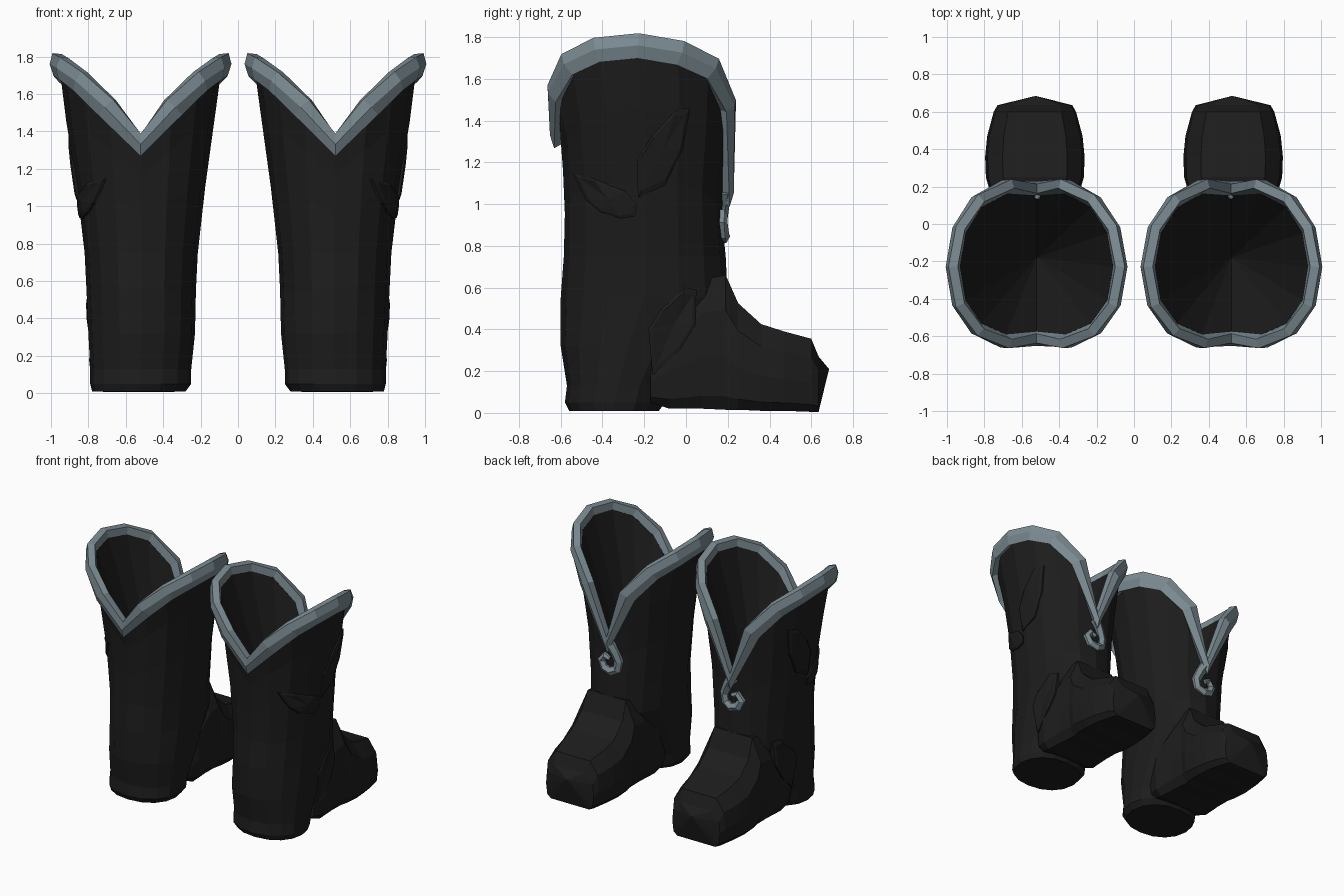
import bpy, bmesh, math
from mathutils import Vector
from mathutils.bvhtree import BVHTree

cube = bpy.data.objects.get("Cube")
if cube:
    bpy.data.objects.remove(cube, do_unlink=True)


def material(name, rgb):
    m = bpy.data.materials.new(name)
    m.use_nodes = True
    m.diffuse_color = (*rgb, 1)
    m.node_tree.nodes["Principled BSDF"].inputs["Base Color"].default_value = (*rgb, 1)
    return m


LEATHER = material("black leather", (0.012, 0.012, 0.012))
TRIM = material("blue grey trim", (0.2, 0.26, 0.29))
CX = 0.52      # boot centre
SIDES = 16


def loft(bm, rings, closed=True):
    """Bridge rings of points with quads, returning the vertex rings."""
    vr = [[bm.verts.new(p) for p in r] for r in rings]
    n = len(vr[0])
    pairs = list(zip(vr, vr[1:])) + ([] if closed else [(vr[-1], vr[0])])
    for a, b in pairs:
        for i in range(n):
            j = (i + 1) % n
            bm.faces.new((a[i], a[j], b[j], b[i]))
    return vr


def fan(bm, ring, tip):
    t = bm.verts.new(tip)
    for i in range(len(ring)):
        bm.faces.new((ring[i], ring[(i + 1) % len(ring)], t))


def finish(bm, name, mat):
    """Make the left part and its mirrored right twin."""
    bmesh.ops.recalc_face_normals(bm, faces=bm.faces)
    for side, sign in (("left", 1), ("right", -1)):
        if sign < 0:
            for v in bm.verts:
                v.co.x = -v.co.x
            bmesh.ops.reverse_faces(bm, faces=bm.faces)
        me = bpy.data.meshes.new(f"{side}_{name}")
        bm.to_mesh(me)
        me.materials.append(mat)
        bpy.context.collection.objects.link(bpy.data.objects.new(f"{side}_{name}", me))
    bm.free()


# Shaft outline by height: z, inner x, outer x, back y, front y
ROWS = [(0.01, .28, .78, -.56, -.13), (0.05, .25, .79, -.58, -.10),
        (0.13, .25, .79, -.57, -.08), (0.32, .23, .80, -.60, .05),
        (0.55, .225, .81, -.60, .20), (0.75, .215, .82, -.585, .19),
        (0.95, .195, .84, -.58, .17), (1.3, .15, .89, -.595, .2),
        (1.6, .105, .945, -.66, .23), (1.8, .08, .96, -.69, .225)]
ANGLES = [math.radians(360 * i / SIDES - 90) for i in range(SIDES)]
HALF_RIM = [1.33, 1.53, 1.67, 1.74, 1.76, 1.725, 1.65, 1.47, 1.05]   # heel to toe side
RIM = HALF_RIM + HALF_RIM[-2:0:-1]


def shaft_point(a, z, scale=1.0):
    for lo, hi in zip(ROWS, ROWS[1:]):
        if z <= hi[0]:
            break
    f = (z - lo[0]) / (hi[0] - lo[0])
    x0, x1, y0, y1 = (lo[k] + (hi[k] - lo[k]) * f for k in range(1, 5))
    rnd = lambda v: math.copysign(abs(v) ** 0.91, v)
    return Vector(((x0 + x1) / 2 + (x1 - x0) / 2 * rnd(math.cos(a)) * scale,
                   (y0 + y1) / 2 + (y1 - y0) / 2 * rnd(math.sin(a)) * scale, z))


# Shaft with heel, rim and deep tapering hollow inside
shaft = bmesh.new()
rings = [[shaft_point(a, row[0]) for a in ANGLES] for row in ROWS[:6]]
base = ROWS[5][0]
for t in (0.35, 0.7, 1):
    rings.append([shaft_point(a, base + (r - base) * t) for a, r in zip(ANGLES, RIM)])
rim_points = rings[-1]
rings.append([shaft_point(a, r, 0.94) for a, r in zip(ANGLES, RIM)])
vr = loft(shaft, rings)
shaft.faces.new(vr[0])
fan(shaft, vr[-1], (CX, -0.18, 0.45))

# Foot, lofted from ankle to toe: y, half width, bottom z, top z
STATIONS = [(-.17, .235, .05, .3), (-.08, .262, .02, .48), (.08, .25, .02, .64),
            (.19, .245, .015, .66), (.25, .262, .015, .525), (.36, .266, .01, .425),
            (.47, .255, .01, .39), (.6, .22, .005, .355), (.635, .2, .005, .27)]
SECTION = [(.65, 1), (.95, .74), (1, .4), (.95, .1), (.8, 0)]
SECTION += [(-x, z) for x, z in reversed(SECTION)]
foot = bmesh.new()
vr = loft(foot, [[(CX + 0.01 + x * hw, y, zb + z * (zt - zb)) for x, z in SECTION]
                 for y, hw, zb, zt in STATIONS])
foot.faces.new(vr[0])
fan(foot, vr[-1], (CX + 0.005, 0.685, 0.21))

# Surfaces used to seat the leaf patches
surfaces = [BVHTree.FromBMesh(b) for b in (shaft, foot)]


def outer_x(y, z):
    hits = [s.ray_cast(Vector((3, y, z)), Vector((-1, 0, 0)))[0] for s in surfaces]
    return max([h.x for h in hits if h] or [CX])


# Raised leaf patches on the outer side
LEAVES = {
    "upper_leaf": [(.02, 1.46), (-.05, 1.45), (-.16, 1.33), (-.235, 1.21),
                   (-.23, 1.03), (-.1, 1.09), (-.015, 1.26)],
    "heel_leaf": [(-.54, 1.145), (-.45, 1.125), (-.29, 1.06), (-.235, .995),
                  (-.245, .94), (-.315, .93), (-.41, .96), (-.48, 1.02)],
    "ankle_leaf": [(.05, .59), (-.005, .6), (-.125, .49), (-.18, .4),
                   (-.16, .18), (-.03, .3), (.045, .42)],
}
for name, outline in LEAVES.items():
    cy, cz = (sum(p[k] for p in outline) / len(outline) for k in (0, 1))

    def leaf_ring(size, lift):
        pts = [(cy + (y - cy) * size, cz + (z - cz) * size) for y, z in outline]
        return [(outer_x(y, z) + lift, y, z) for y, z in pts]
    leaf = bmesh.new()
    vr = loft(leaf, [leaf_ring(1, -.02), leaf_ring(1, .012), leaf_ring(.85, .018)])
    fan(leaf, vr[-1], (outer_x(cy, cz) + .02, cy, cz))
    finish(leaf, name, LEATHER)

finish(shaft, "shaft", LEATHER)
finish(foot, "foot", LEATHER)

# Faceted trim following the rim
PROFILE = [(-.01, -.04), (.03, -.063), (.05, .0), (.035, .058), (-.015, .053), (-.026, .0)]
rings = []
for i, p in enumerate(rim_points):
    n = Vector((math.cos(ANGLES[i]), math.sin(ANGLES[i]), 0))
    along = rim_points[(i + 1) % SIDES] - rim_points[i - 1]
    up = n.cross(along).normalized()
    rings.append([p + n * a + up * b for a, b in PROFILE])
trim = bmesh.new()
loft(trim, rings, closed=False)
finish(trim, "rim_trim", TRIM)

# Curled end of the trim below the front notch: x offset, z, radius
CURL = [(.0, 1.07, .045), (-.045, 1.0, .04), (-.075, .93, .036), (-.065, .87, .036),
        (-.015, .845, .036), (.04, .86, .036), (.065, .91, .034), (.035, .95, .028),
        (-.005, .935, .02)]
curl = bmesh.new()
path = [Vector((CX + x, 0.178 - abs(x) * 0.2, z)) for x, z, r in CURL]
rings = []
for i, p in enumerate(path):
    along = (path[min(i + 1, len(path) - 1)] - path[max(i - 1, 0)]).normalized()
    out = Vector((0, 1, 0))
    across = along.cross(out).normalized()
    turns = [math.tau * k / 6 for k in range(6)]
    rings.append([p + (out * math.cos(t) + across * math.sin(t)) * CURL[i][2] for t in turns])
vr = loft(curl, rings)
curl.faces.new(vr[0])
curl.faces.new(vr[-1])
finish(curl, "trim_curl", TRIM)
